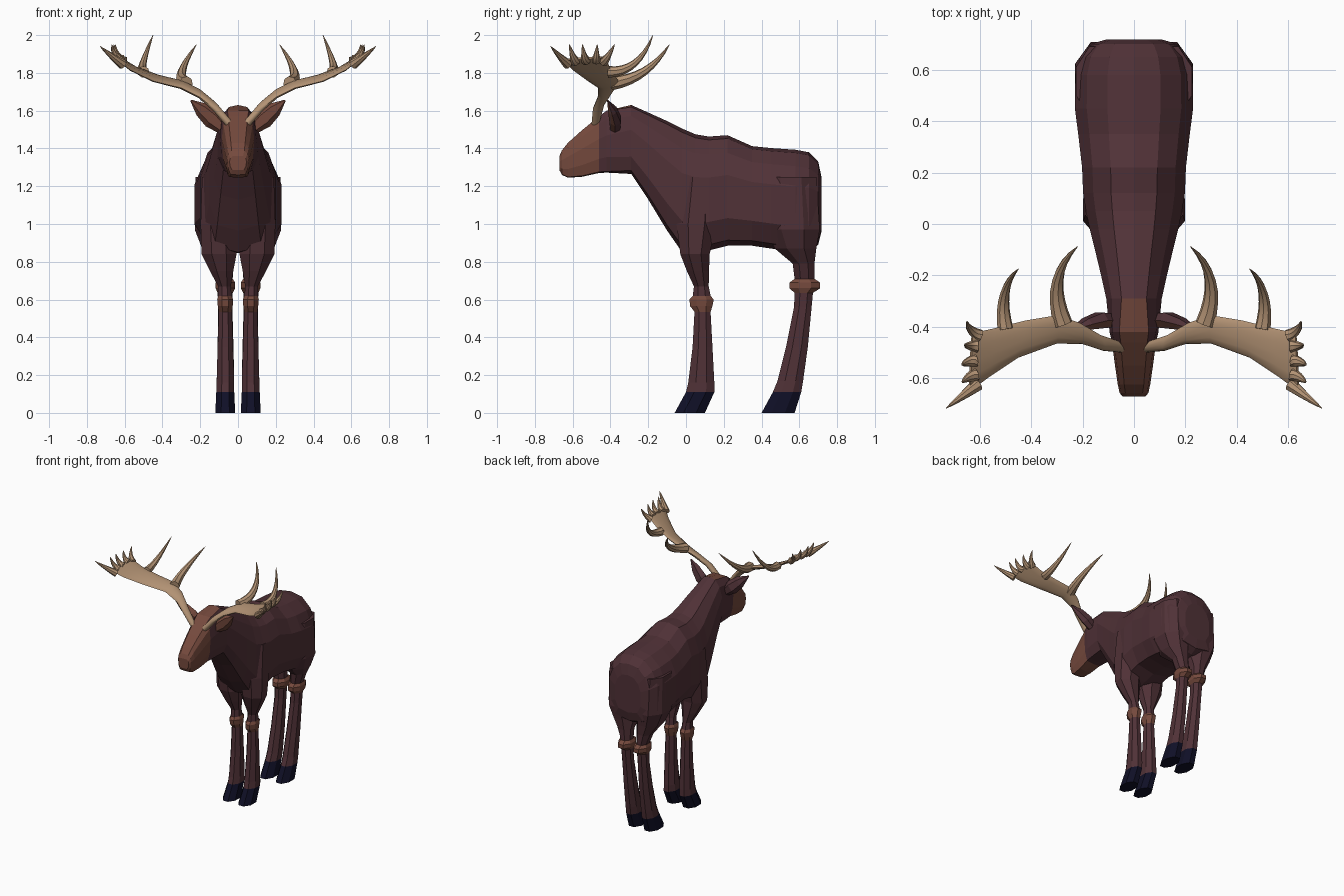
import bpy, bmesh, math
from mathutils import Vector

if "Cube" in bpy.data.objects:
    bpy.data.objects.remove(bpy.data.objects["Cube"])


def material(name, rgb):
    m = bpy.data.materials.new(name)
    m.diffuse_color = (*rgb, 1)
    m.use_nodes = True
    m.node_tree.nodes["Principled BSDF"].inputs["Base Color"].default_value = m.diffuse_color
    return m


COAT = material("dark_maroon_coat", (0.080, 0.031, 0.038))
BROWN = material("reddish_brown", (0.180, 0.068, 0.047))
HOOF = material("navy_black_hoof", (0.005, 0.005, 0.020))
HORN = material("tan_antler", (0.45, 0.29, 0.175))


def loft(bm, rings, sx=1):
    """Skin a row of equal-sized point rings and cap both ends."""
    vs = [[bm.verts.new((p[0] * sx, p[1], p[2])) for p in r] for r in rings]
    n = len(vs[0])
    for a, b in zip(vs, vs[1:]):
        for i in range(n):
            j = (i + 1) % n
            bm.faces.new((a[i], a[j], b[j], b[i]))
    bm.faces.new(vs[0])
    bm.faces.new(vs[-1])


def finish(name, bm, mats, rule=None, smooth=False):
    bmesh.ops.recalc_face_normals(bm, faces=bm.faces)
    bm.normal_update()
    if rule:
        for f in bm.faces:
            f.material_index = rule(f.calc_center_median(), f.normal)
    me = bpy.data.meshes.new(name)
    bm.to_mesh(me)
    bm.free()
    for m in mats:
        me.materials.append(m)
    ob = bpy.data.objects.new(name, me)
    bpy.context.collection.objects.link(ob)
    if smooth:
        bpy.ops.object.select_all(action='DESELECT')
        ob.select_set(True)
        bpy.context.view_layer.objects.active = ob
        bpy.ops.object.shade_smooth_by_angle(angle=math.radians(40))
    return ob


# Half cross-sections: fraction of half width, fraction of height
BODY_SEC = [(0, 1), (.45, .97), (.8, .84), (1, .64), (1, .25), (.72, .05), (0, 0)]
HEAD_SEC = [(0, 1), (.6, 1), (.9, .86), (1, .6), (.92, .25), (.7, .02), (0, 0)]


def section(y, top, bottom, w, sec):
    half = [(u * w, y, bottom + v * (top - bottom)) for u, v in sec]
    return half + [(-x, y, z) for x, y, z in half[-2:0:-1]]


# Head: muzzle and face
bm = bmesh.new()
loft(bm, [section(*r, HEAD_SEC) for r in [
    (-.67, 1.36, 1.285, .045), (-.657, 1.39, 1.26, .056), (-.625, 1.43, 1.245, .063),
    (-.55, 1.497, 1.25, .074), (-.46, 1.57, 1.27, .086)]])
finish("head", bm, [BROWN])

# Body: neck, chest, barrel and rump
bm = bmesh.new()
rings = [section(*r, HEAD_SEC) for r in [(-.46, 1.57, 1.27, .086), (-.42, 1.60, 1.272, .095)]]
rings += [section(*r, BODY_SEC) for r in [
    (-.29, 1.63, 1.265, .108), (-.20, 1.59, 1.13, .128), (-.10, 1.545, .965, .152),
    (-.02, 1.505, .85, .172), (.05, 1.475, .845, .187), (.12, 1.463, .86, .198),
    (.22, 1.47, .885, .202), (.35, 1.412, .885, .217), (.45, 1.402, .87, .23),
    (.58, 1.393, .85, .228), (.65, 1.38, .86, .21), (.70, 1.33, .89, .17),
    (.717, 1.25, .96, .11)]]
loft(bm, rings)
finish("body", bm, [COAT, BROWN],
       lambda c, n: 1 if c.y < -.29 and n.z > .75 else 0)

# Legs: octagon rings given as z, y range, x range
FRONT = [(0, -.06, .10, .015, .12), (.11, .0, .15, .02, .115), (.16, .012, .15, .02, .113),
         (.35, .035, .14, .026, .108), (.535, .045, .13, .032, .102), (.565, .022, .14, .028, .107),
         (.6, .018, .147, .026, .11), (.62, .036, .13, .034, .105), (.67, .042, .12, .038, .105),
         (.75, .005, .122, .025, .148), (.84, -.03, .125, .008, .193), (1.0, -.05, .16, .02, .198),
         (1.25, -.02, .17, .05, .19)]
HIND = [(0, .40, .575, .015, .12), (.11, .46, .61, .02, .115), (.17, .485, .62, .02, .113),
        (.35, .53, .645, .024, .108), (.56, .572, .665, .03, .105), (.635, .575, .672, .028, .108),
        (.66, .548, .71, .015, .118), (.69, .548, .71, .015, .118), (.71, .575, .68, .028, .11),
        (.79, .565, .68, .025, .14), (.87, .47, .69, .012, .19), (.97, .42, .708, .02, .229),
        (1.25, .42, .69, .05, .225)]


def oct_ring(z, y0, y1, x0, x1):
    k = 1 / math.cos(math.pi / 8)
    return [((x0 + x1) / 2 + (x1 - x0) / 2 * k * math.cos(a),
             (y0 + y1) / 2 + (y1 - y0) / 2 * k * math.sin(a), z)
            for a in [(i + .5) * math.pi / 4 for i in range(8)]]


def leg(name, table, lo, hi, sx):
    bm = bmesh.new()
    loft(bm, [oct_ring(*r) for r in table], sx)
    finish(name, bm, [COAT, BROWN, HOOF],
           lambda c, n: 2 if c.z < .11 else 1 if lo < c.z < hi else 0)


def tube(bm, p0, p1, p2, r, sx, steps=8, sides=8):
    """Tapered tine along a quadratic curve."""
    p0, p1, p2 = Vector(p0), Vector(p1), Vector(p2)
    rings = []
    for k in range(steps + 1):
        t = k / steps
        c = p0 * (1 - t) ** 2 + p1 * 2 * t * (1 - t) + p2 * t * t
        d = ((p1 - p0) * (1 - t) + (p2 - p1) * t).normalized()
        u = d.cross(Vector((1, 0, .2))).normalized()
        v = d.cross(u)
        rad = r * (1 - t) ** .8 + .0015
        rings.append([c + (u * math.cos(a) + v * math.sin(a)) * rad
                      for a in [i * 2 * math.pi / sides for i in range(sides)]])
    loft(bm, rings, sx)


# Antler palm edges and half thickness
LEAD = [(.05, -.50, 1.53), (.12, -.493, 1.605), (.2, -.467, 1.67), (.3, -.465, 1.72),
        (.45, -.52, 1.757), (.57, -.60, 1.815), (.64, -.652, 1.87)]
TRAIL = [(.06, -.455, 1.55), (.13, -.432, 1.64), (.21, -.385, 1.71), (.30, -.355, 1.755),
         (.42, -.375, 1.785), (.54, -.405, 1.83), (.63, -.425, 1.885)]
THICK = [.02, .02, .018, .017, .014, .011, .007]
# Tines: base, bend, tip, radius
TINES = [((.275, -.39, 1.745), (.345, -.20, 1.77), (.22, -.088, 1.95), .036),
         ((.50, -.41, 1.805), (.53, -.25, 1.80), (.45, -.175, 2.0), .03),
         ((.61, -.625, 1.845), (.66, -.665, 1.88), (.73, -.716, 1.94), .026),
         ((.615, -.585, 1.86), (.655, -.60, 1.88), (.668, -.617, 1.95), .025),
         ((.615, -.53, 1.865), (.66, -.54, 1.88), (.668, -.548, 1.95), .025),
         ((.61, -.475, 1.87), (.65, -.475, 1.88), (.658, -.47, 1.95), .025),
         ((.60, -.435, 1.86), (.645, -.415, 1.88), (.65, -.378, 1.95), .025)]

# Ear rings: centre, half width across, half depth
EAR = [((.085, -.375, 1.51), .035, .03), ((.135, -.375, 1.555), .052, .035),
       ((.19, -.39, 1.605), .042, .025), ((.25, -.415, 1.655), .004, .003)]

for side, sx in (("left", 1), ("right", -1)):
    leg("front_leg_" + side, FRONT, .535, .62, sx)
    leg("hind_leg_" + side, HIND, .635, .71, sx)

    # Antler: flattened palm with curved tines
    bm = bmesh.new()
    rings = []
    L, T = [Vector(p) for p in LEAD], [Vector(p) for p in TRAIL]
    mid = [(a + b) / 2 for a, b in zip(L, T)]
    for i, t in enumerate(THICK):
        along = mid[min(i + 1, 6)] - mid[max(i - 1, 0)]
        h = (T[i] - L[i]) / 2
        n = h.cross(along).normalized() * t
        rings.append([mid[i] + h * math.cos(a) + n * math.sin(a)
                      for a in [k * math.pi / 6 for k in range(12)]])
    loft(bm, rings, sx)
    for t in TINES:
        tube(bm, *t, sx)
    finish("antler_" + side, bm, [HORN], smooth=True)

    # Ear: leaf shape, brown on the inner front
    bm = bmesh.new()
    across = Vector((.68, 0, -.73))
    back = Vector((0, 1, 0))
    loft(bm, [[Vector(c) + across * w * math.cos(a) + back * d * math.sin(a)
               for a in [k * math.pi / 3 for k in range(6)]] for c, w, d in EAR], sx)
    finish("ear_" + side, bm, [COAT, BROWN],
           lambda c, n: 1 if n.y < -.3 or (n.z > .4 and n.y < .5) else 0)
